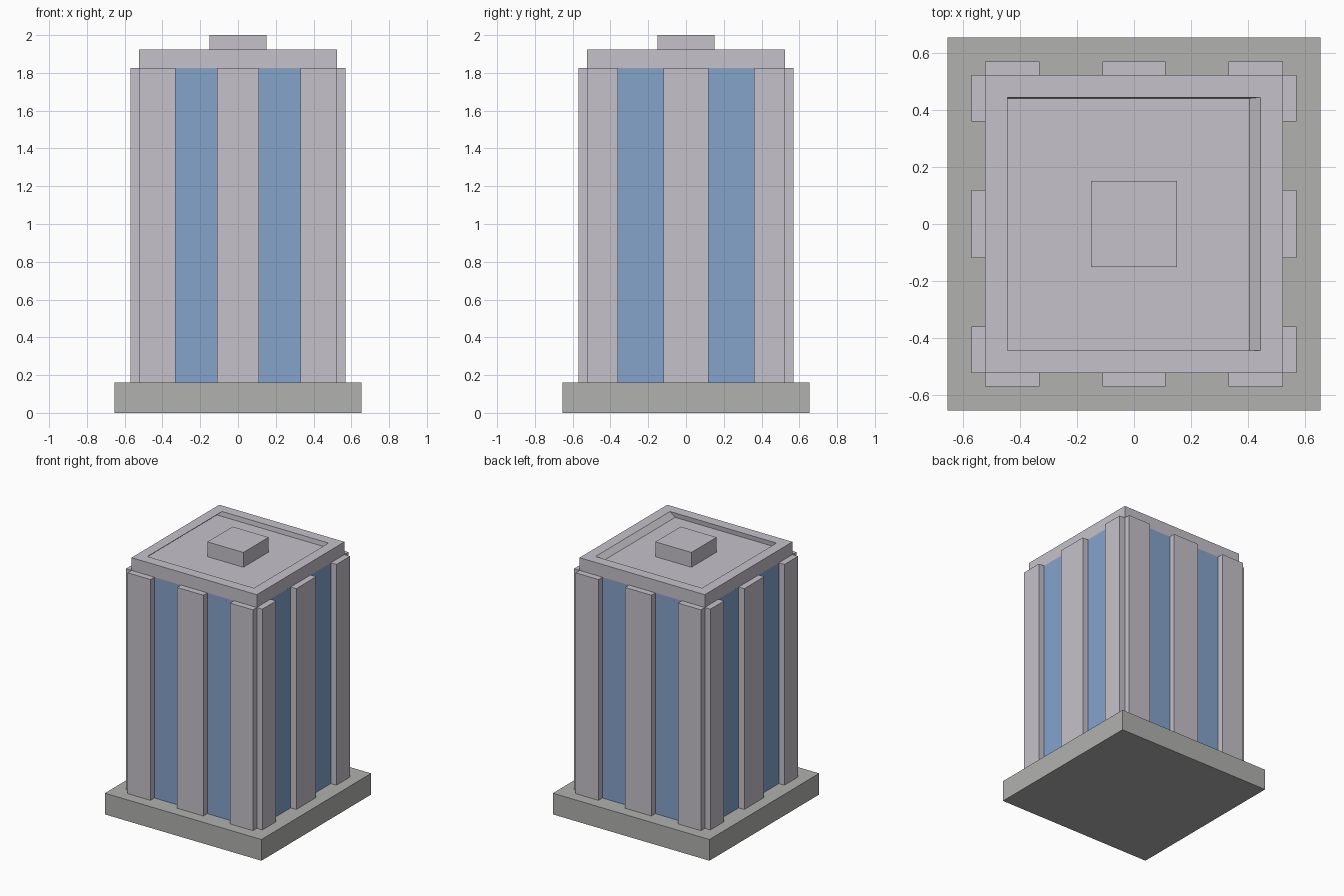
import bpy, bmesh

if "Cube" in bpy.data.objects:
    bpy.data.objects.remove(bpy.data.objects["Cube"])

WALL, RIB = 0.523, 0.57          # wall plane and outer face of the ribs
Z_BASE, Z_BODY, Z_ROOF, Z_TOP = 0.16, 1.827, 1.923, 2.0


def material(name, rgb):
    m = bpy.data.materials.new(name)
    m.diffuse_color = (*rgb, 1)
    m.use_nodes = True
    m.node_tree.nodes["Principled BSDF"].inputs["Base Color"].default_value = m.diffuse_color
    return m


concrete = material("concrete", (0.56, 0.54, 0.59))
stone = material("stone", (0.44, 0.44, 0.43))
glass = material("glass", (0.235, 0.366, 0.6))


def finish(name, bm, *mats):
    bmesh.ops.recalc_face_normals(bm, faces=bm.faces)
    me = bpy.data.meshes.new(name)
    bm.to_mesh(me)
    bm.free()
    for m in mats:
        me.materials.append(m)
    ob = bpy.data.objects.new(name, me)
    bpy.context.collection.objects.link(ob)
    return ob


def box_bm(half, z0, z1):
    bm = bmesh.new()
    bmesh.ops.create_cube(bm, size=1)
    for v in bm.verts:
        v.co = (v.co.x * 2 * half, v.co.y * 2 * half, z0 if v.co.z < 0 else z1)
    bm.normal_update()
    return bm


def face_towards(bm, z):
    return next(f for f in bm.faces if f.normal.z * z > 0.9)


# Plinth
finish("plinth", box_bm(0.654, 0, Z_BASE), stone)


# Tower body: ribbed outline extruded upward, glass between the ribs
def side(inner, outer):
    half = [(inner, RIB), (inner, WALL), (outer, WALL), (outer, RIB), (WALL, RIB)]
    return [(-a, d) for a, d in reversed(half)] + half


front, flank = side(0.11, 0.332), side(0.119, 0.36)
corner = (WALL, WALL)
outline = ([(a, -d) for a, d in front] + [(WALL, -WALL)]
           + [(d, a) for a, d in flank] + [corner]
           + [(-a, d) for a, d in front] + [(-WALL, WALL)]
           + [(-d, -a) for a, d in flank] + [(-WALL, -WALL)])
bm = bmesh.new()
low = [bm.verts.new((x, y, Z_BASE)) for x, y in outline]
high = [bm.verts.new((x, y, Z_BODY)) for x, y in outline]
bm.faces.new(high)
for i in range(len(outline)):
    j = (i + 1) % len(outline)
    f = bm.faces.new((low[i], low[j], high[j], high[i]))
    (x0, y0), (x1, y1) = outline[i], outline[j]
    on_wall = abs(x0) == abs(x1) == WALL or abs(y0) == abs(y1) == WALL
    if on_wall and abs(x0 - x1) + abs(y0 - y1) > 0.1:
        f.material_index = 1
finish("tower_body", bm, concrete, glass)

# Roof slab with a sunken deck, the deck shifted towards -x
bm = box_bm(WALL, Z_BODY, Z_ROOF)
bmesh.ops.delete(bm, geom=[face_towards(bm, -1)], context='FACES')
top = face_towards(bm, 1)
bmesh.ops.inset_region(bm, faces=[top], thickness=WALL - 0.412)
deck = bmesh.ops.extrude_discrete_faces(bm, faces=[top])["faces"][0]
bmesh.ops.translate(bm, verts=deck.verts, vec=(-0.04, -0.004, -0.035))
finish("roof_slab", bm, concrete)

# Rooftop plant room
bm = box_bm(0.15, Z_ROOF - 0.035, Z_TOP)
bmesh.ops.delete(bm, geom=[face_towards(bm, -1)], context='FACES')
finish("roof_box", bm, concrete)
